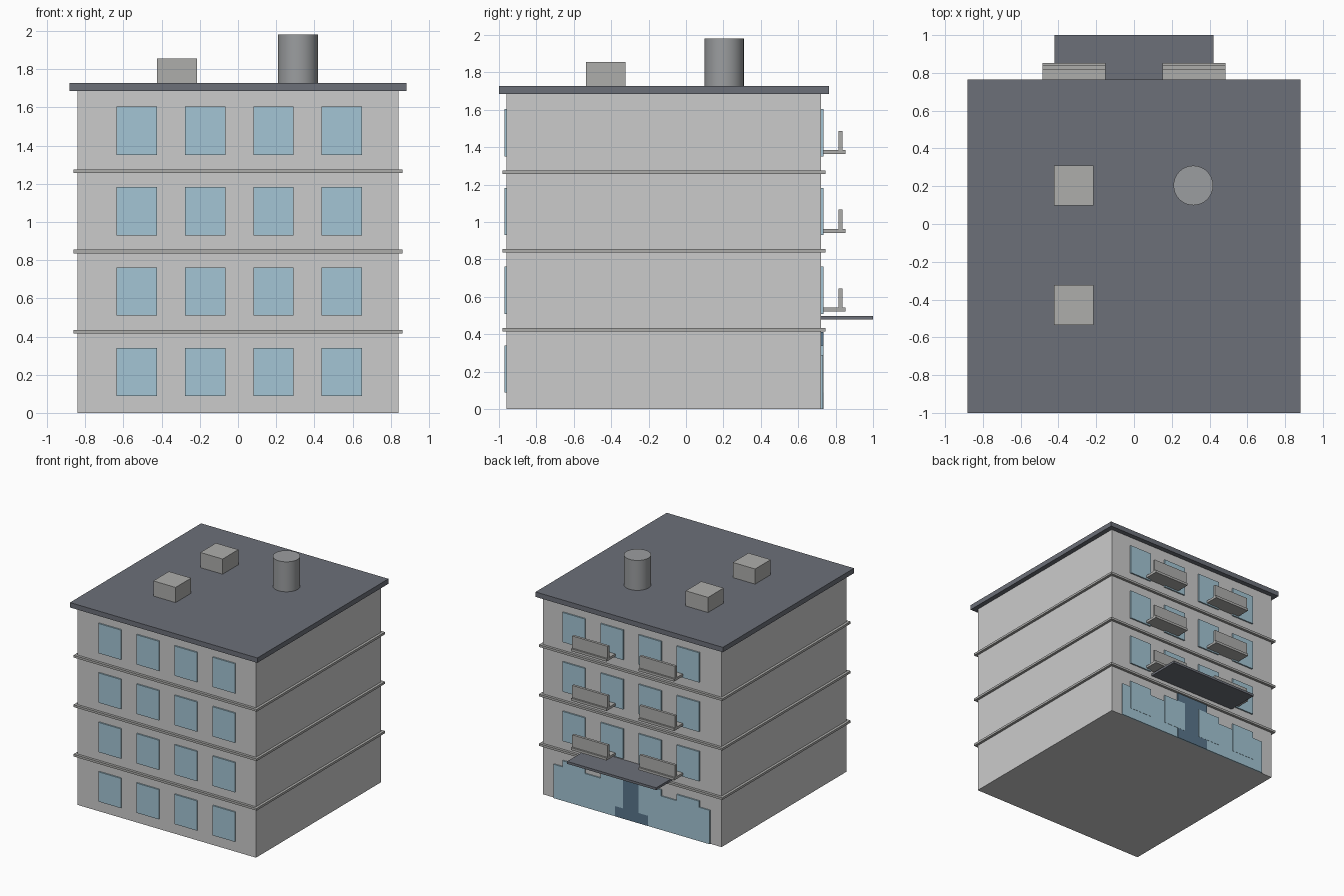
import bpy, bmesh
from mathutils import Matrix

if "Cube" in bpy.data.objects:
    bpy.data.objects.remove(bpy.data.objects["Cube"])


def material(name, r, g, b):
    m = bpy.data.materials.new(name)
    m.diffuse_color = (r, g, b, 1)
    m.use_nodes = True
    m.node_tree.nodes["Principled BSDF"].inputs["Base Color"].default_value = m.diffuse_color
    return m


WALL = material("wall", 0.63, 0.63, 0.65)
TRIM = material("trim", 0.42, 0.42, 0.41)
DARK = material("slate", 0.15, 0.16, 0.19)
GLASS = material("glass", 0.37, 0.56, 0.66)
DOOR = material("door", 0.10, 0.18, 0.26)
METAL = material("metal", 0.33, 0.34, 0.35)


def finish(name, bm, mat):
    me = bpy.data.meshes.new(name)
    bm.to_mesh(me)
    bm.free()
    me.materials.append(mat)
    ob = bpy.data.objects.new(name, me)
    bpy.context.collection.objects.link(ob)
    return ob


def box(name, x, y, z, mat):
    """Box from (min, max) ranges along each axis."""
    size = [r[1] - r[0] for r in (x, y, z)]
    mid = [(r[0] + r[1]) / 2 for r in (x, y, z)]
    bm = bmesh.new()
    bmesh.ops.create_cube(bm, size=1, matrix=Matrix.Translation(mid) @ Matrix.Diagonal((*size, 1)))
    return finish(name, bm, mat)


FLOOR = 0.421
CY = -0.118          # centre of the block in y
HALF = 0.841
FRONT, BACK = CY - HALF, CY + HALF


def square(name, half, z, mat):
    return box(name, (-half, half), (CY - half, CY + half), z, mat)


# main block, floor bands and roof slab
square("building_body", HALF, (0, 1.686), WALL)
for i in range(1, 4):
    square(f"floor_band_{i}", 0.863, (i * FLOOR - 0.006, i * FLOOR + 0.013), TRIM)
square("roof_slab", 0.882, (1.685, 1.727), DARK)

# windows, front and back on every floor
for i in range(4):
    z = (0.088 + i * FLOOR, 0.341 + i * FLOOR)
    for j in range(4):
        cx = 0.007 + (j - 1.5) * 0.358
        x = (cx - 0.106, cx + 0.106)
        box(f"front_window_{i}_{j}", x, (FRONT - 0.012, FRONT + 0.002), z, GLASS)
        box(f"back_window_{i}_{j}", x, (BACK - 0.002, BACK + 0.012), z, GLASS)

# ground floor shop glass, door and canopy at the back
box("shop_glass", (-0.735, 0.735), (BACK - 0.002, BACK + 0.010), (0, 0.288), GLASS)
box("entrance_door", (-0.155, 0.155), (BACK - 0.002, BACK + 0.011), (0, 0.412), DOOR)
box("canopy", (-0.42, 0.42), (BACK - 0.002, 1.0), (0.478, 0.498), DARK)

# balconies: slab and front rail panel
for i in range(3):
    dz = i * FLOOR
    for side, cx in (("left", -0.318), ("right", 0.318)):
        x = (cx - 0.167, cx + 0.167)
        box(f"balcony_slab_{side}_{i}", x, (BACK - 0.002, 0.852), (0.521 + dz, 0.542 + dz), TRIM)
        box(f"balcony_rail_{side}_{i}", x, (0.816, 0.838), (0.542 + dz, 0.645 + dz), TRIM)

# roof units
for i, y in enumerate((0.204, -0.429)):
    box(f"roof_unit_{i}", (-0.424, -0.214), (y - 0.105, y + 0.105), (1.725, 1.856), TRIM)

# water tank
bm = bmesh.new()
bmesh.ops.create_cone(bm, cap_ends=True, segments=32, radius1=0.105, radius2=0.105,
                      depth=0.257, matrix=Matrix.Translation((0.314, 0.204, 1.8535)))
tank = finish("water_tank", bm, METAL)
bpy.context.view_layer.objects.active = tank
tank.select_set(True)
bpy.ops.object.shade_smooth_by_angle()
